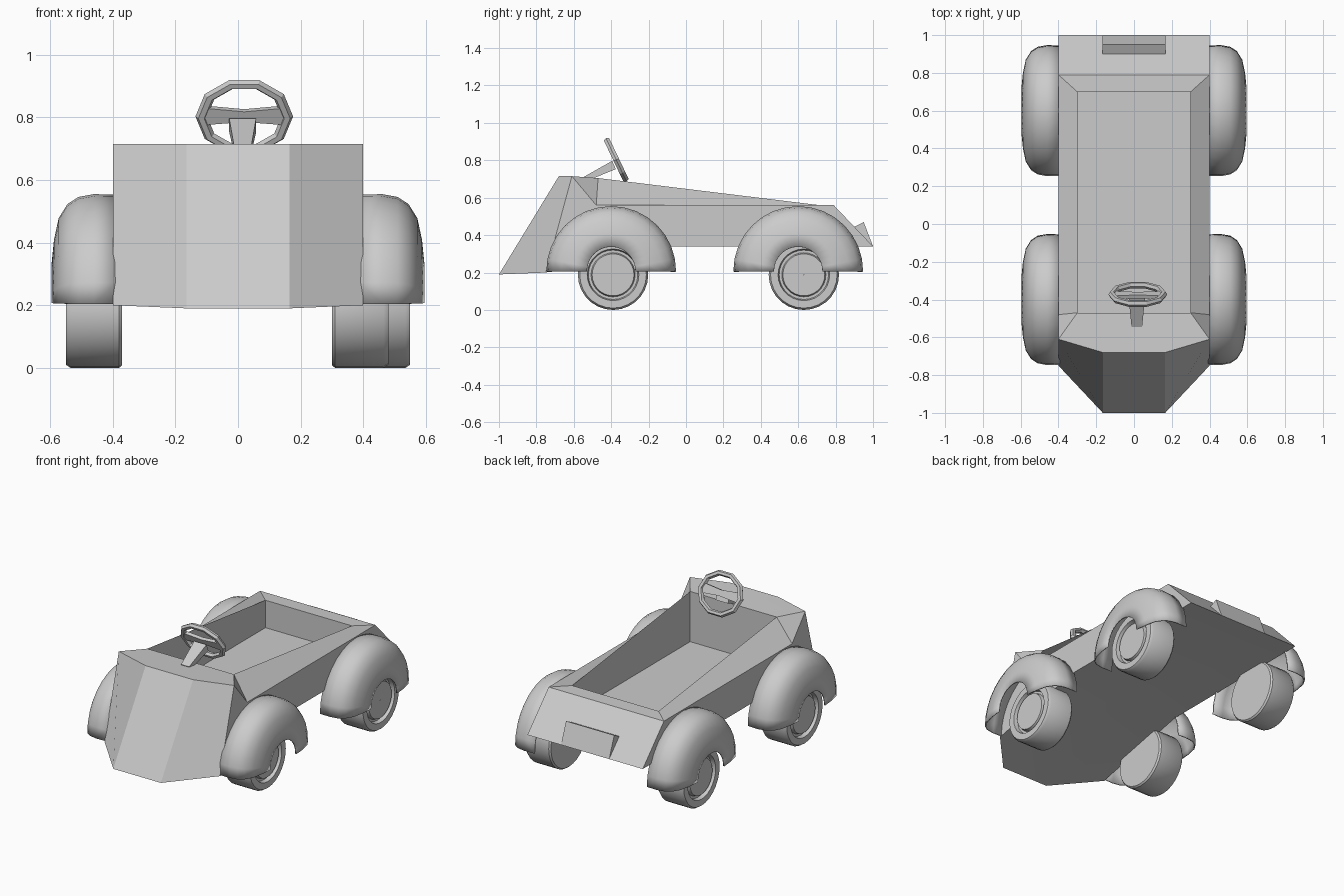
import bpy, bmesh
from math import pi, sin, cos, radians
from mathutils import Vector

if "Cube" in bpy.data.objects:
    bpy.data.objects.remove(bpy.data.objects["Cube"])


def make(name, verts, faces, angle=35):
    bm = bmesh.new()
    vs = [bm.verts.new(v) for v in verts]
    for f in faces:
        bm.faces.new([vs[i] for i in f])
    bmesh.ops.remove_doubles(bm, verts=bm.verts, dist=1e-5)
    bmesh.ops.recalc_face_normals(bm, faces=bm.faces)
    me = bpy.data.meshes.new(name)
    bm.to_mesh(me)
    bm.free()
    ob = bpy.data.objects.new(name, me)
    bpy.context.collection.objects.link(ob)
    bpy.ops.object.select_all(action='DESELECT')
    bpy.context.view_layer.objects.active = ob
    ob.select_set(True)
    bpy.ops.object.shade_smooth_by_angle(angle=radians(angle))
    return ob


def lathe(name, profile, side, cy, cz, a0, a1, n, angle=35):
    """Revolve (radius, x) points about an axis parallel to x."""
    k = len(profile)
    verts, faces = [], []
    for i in range(n + 1):
        a = a0 + (a1 - a0) * i / n
        for r, x in profile:
            r = max(r, 0.0005)
            verts.append((side * x, cy + r * cos(a), cz + r * sin(a)))
    for i in range(n):
        for j in range(k - 1):
            faces.append((i*k + j, i*k + j + 1, (i+1)*k + j + 1, (i+1)*k + j))
    return make(name, verts, faces, angle)


def prism(name, profile, x0, x1):
    """Extrude a (y, z) outline along x."""
    n = len(profile)
    verts = [(x, y, z) for x in (x0, x1) for y, z in profile]
    faces = [tuple(range(n)), tuple(range(n, 2 * n))]
    faces += [(i, (i + 1) % n, n + (i + 1) % n, n + i) for i in range(n)]
    return make(name, verts, faces)


# body: right half with open cockpit, mirrored
P = {
    'f0': (.165, -1, .19), 'f1': (.165, -.68, .715),
    's0': (.4, -.75, .2), 's1': (.4, -.61, .715),
    'sb': (.4, -.1, .34), 'sh': (.4, -.48, .56),
    'hr': (.4, .79, .56), 'br': (.4, 1, .34),
    'o1': (.3, -.47, .705), 'o2': (.3, .7, .562),
    'p1': (.3, -.47, .39), 'p2': (.3, .7, .39),
}
for key in ('f0', 'f1', 'sb', 'br', 'hr', 'o1', 'o2', 'p1', 'p2'):
    P['c' + key] = (0, P[key][1], P[key][2])
F = ['cf0 f0 f1 cf1', 'f0 s0 s1 f1', 's0 sb br hr sh s1', 's1 sh o1',
     'sh hr o2 o1', 'cf1 f1 s1 o1 co1', 'o2 hr chr co2', 'hr br cbr chr',
     'cf0 f0 s0 sb csb', 'csb sb br cbr', 'o1 o2 p2 p1', 'co1 o1 p1 cp1',
     'o2 co2 cp2 p2', 'cp1 p1 p2 cp2']
keys = list(P)
body = make('body', [P[k] for k in keys],
            [[keys.index(k) for k in f.split()] for f in F], 20)
body.modifiers.new('mirror', 'MIRROR')

# rear plate
prism('rear_plate', [(.9, .445), (.95, .47), (1, .34), (.9, .4)], -.167, .167)

# fenders and wheels
fender = [(.345, .39), (.347, .46), (.338, .51), (.315, .545),
          (.27, .573), (.2, .588), (.13, .595)]
wheel = [(0, -.18), (.18, -.18), (.188, -.17), (.188, -.015), (.178, 0),
         (.138, 0), (.132, -.025), (.118, -.025), (.112, -.004), (0, -.004)]
for side, s_name in ((1, 'right'), (-1, 'left')):
    for fy, wy, e_name in ((-.4, -.39, 'front'), (.6, .63, 'rear')):
        f = lathe(f'{e_name}_{s_name}_fender', fender, side, fy, .208,
                  -.01, pi + .01, 16, 40)
        sol = f.modifiers.new('thickness', 'SOLIDIFY')
        sol.thickness = .008
        outer = .48 if (side, e_name) == (1, 'front') else .55
        lathe(f'{e_name}_{s_name}_wheel', [(r, outer + x) for r, x in wheel],
              side, wy, .188, 0, 2 * pi, 28)

# steering wheel ring
C = Vector((.02, -.373, .803))
tilt = radians(-64.5)
bpy.ops.mesh.primitive_torus_add(
    major_segments=10, minor_segments=6, major_radius=.132, minor_radius=.018,
    location=C, rotation=(tilt, 0, 0))
ring = bpy.context.object
ring.name = 'steering_ring'
ring.scale = (1.04, .9, 1)

# steering crossbar, narrower at the hub
outline = [(-.13, -.035), (0, -.022), (.13, -.035),
           (.13, .025), (0, .014), (-.13, .025)]
verts = [(x, y, z) for z in (-.012, .008) for x, y in outline]
faces = [range(6), range(6, 12)]
faces += [(i, (i + 1) % 6, 6 + (i + 1) % 6, 6 + i) for i in range(6)]
bar = make('steering_crossbar', verts, faces)
bar.location = C
bar.rotation_euler = (tilt, 0, 0)

# steering column, tapered
verts = []
for y, z, w, h in ((-.54, .70, .028, .012), (-.385, .775, .043, .022)):
    for sx, sz in ((-1, -1), (1, -1), (1, 1), (-1, 1)):
        verts.append((.015 + sx * w, y - sz * h * .45, z + sz * h))
make('steering_column', verts,
     [(0, 1, 2, 3), (4, 5, 6, 7)] +
     [(i, (i + 1) % 4, 4 + (i + 1) % 4, 4 + i) for i in range(4)])
